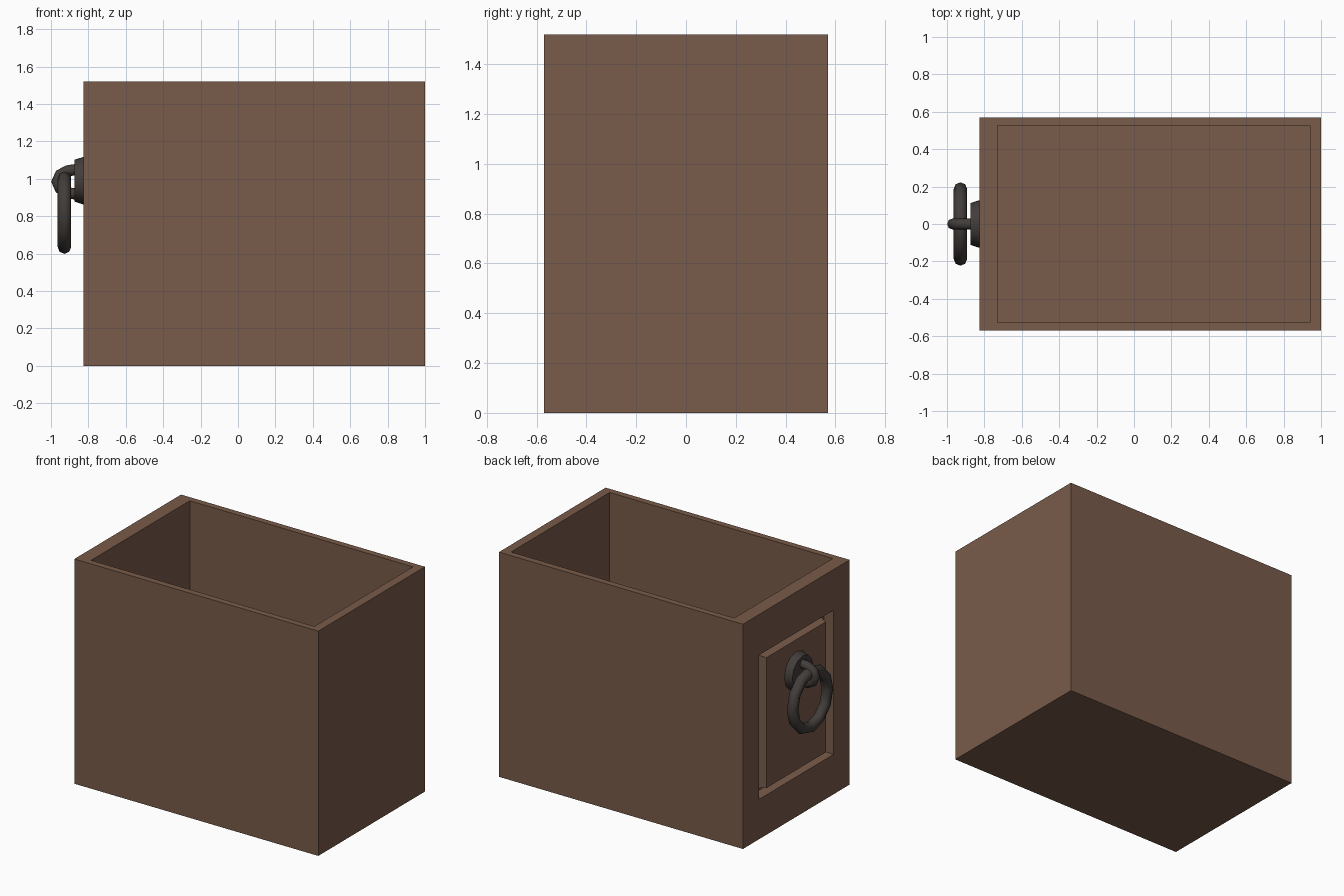
import bpy, bmesh, math
from mathutils import Matrix, Vector

if "Cube" in bpy.data.objects:
    bpy.data.objects.remove(bpy.data.objects["Cube"])


def material(name, rgb):
    m = bpy.data.materials.new(name)
    m.diffuse_color = (*rgb, 1)
    m.use_nodes = True
    m.node_tree.nodes["Principled BSDF"].inputs["Base Color"].default_value = m.diffuse_color
    return m


WOOD = material("brown wood", (0.19, 0.105, 0.067))
IRON = material("dark iron", (0.055, 0.047, 0.042))


def add_object(name, bm, mat, smooth=None):
    bmesh.ops.recalc_face_normals(bm, faces=bm.faces[:])
    me = bpy.data.meshes.new(name)
    bm.to_mesh(me)
    bm.free()
    me.materials.append(mat)
    ob = bpy.data.objects.new(name, me)
    bpy.context.collection.objects.link(ob)
    if smooth:
        bpy.ops.object.select_all(action='DESELECT')
        ob.select_set(True)
        bpy.context.view_layer.objects.active = ob
        bpy.ops.object.shade_smooth_by_angle(angle=math.radians(smooth))
    return ob


def nest(bm, face, lo, hi):
    """Inset a face, then snap its new inner loop to the given bounds."""
    mid = face.calc_center_median()
    bmesh.ops.inset_region(bm, faces=[face], thickness=0.005)
    for v in face.verts:
        v.co = Vector([lo[i] if v.co[i] < mid[i] else hi[i] for i in range(3)])


def tube(name, path, radius, closed, sides):
    """Sweep a round section along a planar path (plane normal given by path)."""
    pts, normal = path
    bm = bmesh.new()
    rings, n = [], len(pts)
    for i, p in enumerate(pts):
        a = pts[i - 1] if closed or i else p
        b = pts[(i + 1) % n] if closed or i < n - 1 else p
        side = (b - a).normalized().cross(normal)
        rings.append([bm.verts.new(p + radius * (side * math.cos(t) + normal * math.sin(t)))
                      for t in (2 * math.pi * k / sides for k in range(sides))])
    for i in range(n if closed else n - 1):
        r, s = rings[i], rings[(i + 1) % n]
        for k in range(sides):
            j = (k + 1) % sides
            bm.faces.new((r[k], r[j], s[j], s[k]))
    if not closed:
        bm.faces.new(rings[0])
        bm.faces.new(rings[-1])
    return add_object(name, bm, IRON, 50)


# Drawer box: hollow from the top, grooved panel on the -x face
bm = bmesh.new()
bmesh.ops.create_cube(bm, size=1, matrix=Matrix.Translation((0.0875, 0, 0.76))
                      @ Matrix.Diagonal((1.825, 1.14, 1.52, 1)))
top = max(bm.faces, key=lambda f: f.calc_center_median().z)
panel = min(bm.faces, key=lambda f: f.calc_center_median().x)
for z in (1.52, 0.06):
    nest(bm, top, (-0.73, -0.527, z), (0.94, 0.527, z))
    for v in top.verts:
        v.co.z = z
for x, y, z0, z1 in ((-0.825, 0.398, 0.27, 1.245), (-0.765, 0.38, 0.282, 1.233),
                     (-0.765, 0.338, 0.305, 1.21), (-0.825, 0.317, 0.316, 1.198)):
    nest(bm, panel, (x, -y, z0), (x, y, z1))
add_object("drawer_box", bm, WOOD)

# Handle back plate
bm = bmesh.new()
bmesh.ops.create_cone(bm, cap_ends=True, segments=12, radius1=0.128, radius2=0.112, depth=0.05,
                      matrix=Matrix.Translation((-0.849, 0, 0.99)) @ Matrix.Rotation(-math.pi / 2, 4, 'Y'))
add_object("handle_plate", bm, IRON, 40)

# Staple holding the ring
staple = [Vector((x, 0, z)) for x, z in ((-0.86, 1.05), (-0.91, 1.043), (-0.952, 1.022), (-0.969, 0.985),
                                         (-0.952, 0.948), (-0.91, 0.925), (-0.86, 0.918))]
tube("handle_staple", (staple, Vector((0, 1, 0))), 0.03, False, 8)

# Pull ring
ring = [Vector((-0.928, 0.187 * math.sin(t), 0.822 + 0.187 * math.cos(t)))
        for t in (2 * math.pi * k / 12 for k in range(12))]
tube("pull_ring", (ring, Vector((1, 0, 0))), 0.036, True, 8)
